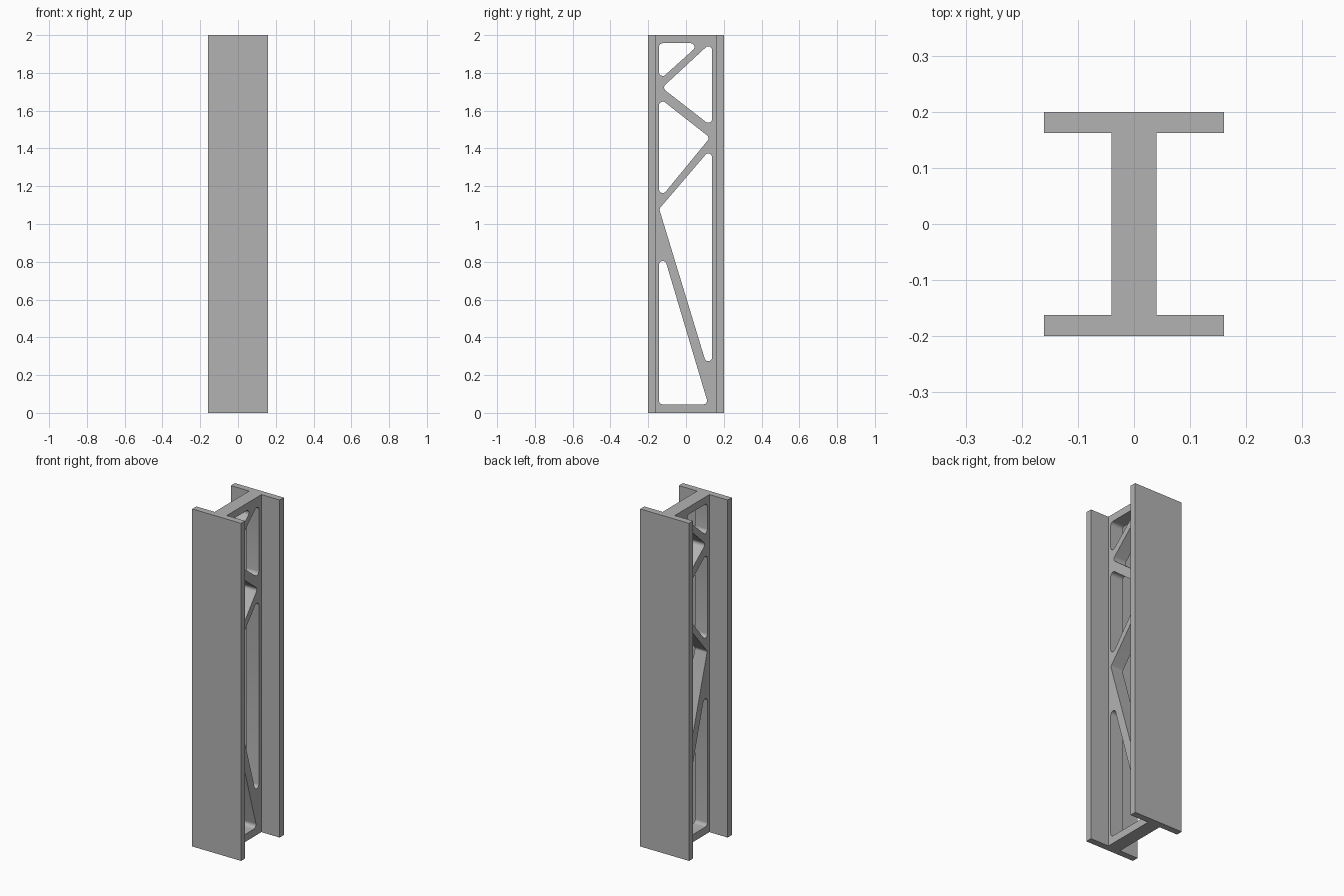
import bpy, bmesh, math
from mathutils import Vector

cube = bpy.data.objects.get("Cube")
if cube:
    bpy.data.objects.remove(cube)

HEIGHT = 2.0
FLANGE_X, FLANGE_Y = 0.16, 0.2      # half extents of the section
WEB_X, WEB_Y = 0.04, 0.162          # half thickness of web, inner flange face
RADIUS, STEPS = 0.02, 8             # fillets of the web openings

grey = bpy.data.materials.new("steel grey")
grey.use_nodes = True
colour = (0.45, 0.45, 0.45, 1)
grey.diffuse_color = colour
grey.node_tree.nodes["Principled BSDF"].inputs["Base Color"].default_value = colour


def rounded(corners):
    """Replace each corner of a convex outline with a tangent arc."""
    points = []
    for i, corner in enumerate(corners):
        c = Vector(corner)
        a = (Vector(corners[i - 1]) - c).normalized()
        b = (Vector(corners[(i + 1) % len(corners)]) - c).normalized()
        half = a.angle(b) / 2
        centre = c + (a + b).normalized() * RADIUS / math.sin(half)
        start = c + a * RADIUS / math.tan(half) - centre
        end = c + b * RADIUS / math.tan(half) - centre
        sweep = start.angle_signed(end)
        for k in range(STEPS + 1):
            t = -sweep * k / STEPS
            points.append(centre + Vector((
                start.x * math.cos(t) - start.y * math.sin(t),
                start.x * math.sin(t) + start.y * math.cos(t))))
    return points


def prism(bm, outline, direction):
    """Extrude a closed 3D outline along a direction."""
    face = bm.faces.new([bm.verts.new(p) for p in outline])
    result = bmesh.ops.extrude_face_region(bm, geom=[face], use_keep_orig=True)
    moved = [g for g in result["geom"] if isinstance(g, bmesh.types.BMVert)]
    bmesh.ops.translate(bm, verts=moved, vec=direction)


def finish(bm, name):
    bmesh.ops.recalc_face_normals(bm, faces=bm.faces)
    mesh = bpy.data.meshes.new(name)
    bm.to_mesh(mesh)
    bm.free()
    mesh.materials.append(grey)
    obj = bpy.data.objects.new(name, mesh)
    bpy.context.collection.objects.link(obj)
    return obj


# I-section column: a quarter profile mirrored into a full outline
right = [(FLANGE_X, -FLANGE_Y), (FLANGE_X, -WEB_Y), (WEB_X, -WEB_Y),
         (WEB_X, WEB_Y), (FLANGE_X, WEB_Y), (FLANGE_X, FLANGE_Y)]
section = right + [(-x, y) for x, y in reversed(right)]
bm = bmesh.new()
prism(bm, [(x, y, 0) for x, y in section], (0, 0, HEIGHT))
column = finish(bm, "i_beam_column")

# Web openings as (y, z) corners, leaving the zigzag bracing between them
L, R = -0.143, 0.138
openings = [
    [(L, 1.957), (0.077, 1.957), (L, 1.759)],
    [(R, 1.966), (R, 1.515), (-0.127, 1.721)],
    [(L, 1.669), (0.127, 1.457), (L, 1.128)],
    [(R, 1.407), (R, 0.159), (-0.142, 1.08)],
    [(L, 0.922), (0.118, 0.045), (L, 0.045)],
]
bm = bmesh.new()
for corners in openings:
    prism(bm, [(-0.1, p.x, p.y) for p in rounded(corners)], (0.2, 0, 0))
cutter = finish(bm, "web_opening_cutter")
cutter.hide_render = True

# Cut the openings, then drop the helper
cut = column.modifiers.new("openings", "BOOLEAN")
cut.operation, cut.solver, cut.object = "DIFFERENCE", "EXACT", cutter
bpy.ops.object.select_all(action="DESELECT")
bpy.context.view_layer.objects.active = column
column.select_set(True)
bpy.ops.object.modifier_apply(modifier=cut.name)
bpy.data.objects.remove(cutter)
bpy.ops.object.shade_smooth_by_angle(angle=math.radians(30))
